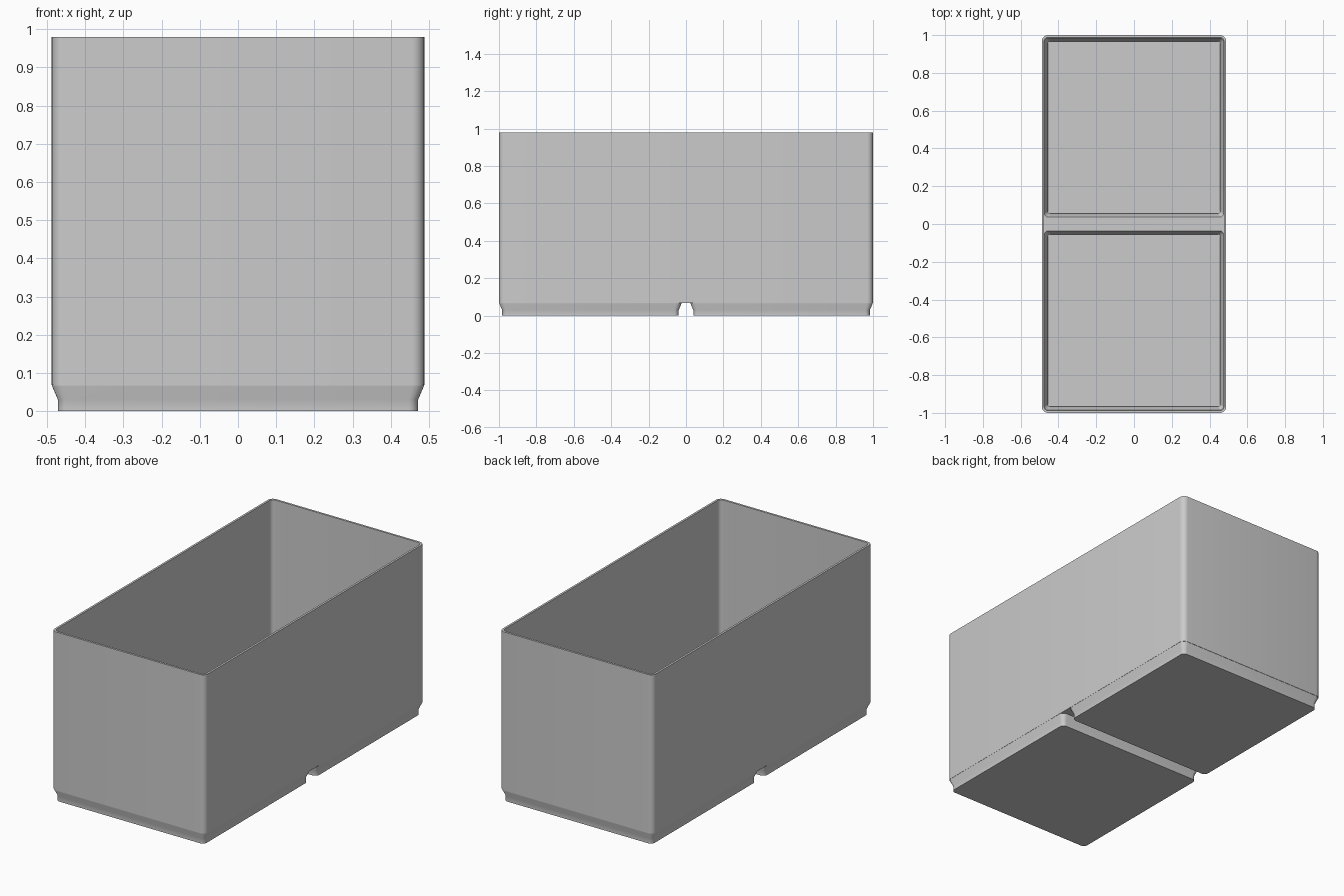
import bpy, bmesh
from math import cos, sin, pi

cube = bpy.data.objects.get("Cube")
if cube:
    bpy.data.objects.remove(cube, do_unlink=True)

grey = bpy.data.materials.new("plain grey")
grey.use_nodes = True
GREY = (0.6, 0.6, 0.6, 1)
grey.diffuse_color = GREY
grey.node_tree.nodes["Principled BSDF"].inputs["Base Color"].default_value = GREY


def rounded_loft(name, cy, rings, steps=6):
    """Closed solid through rounded rectangles: (z, half x, half y, corner radius)."""
    bm = bmesh.new()
    loops = []
    for z, hx, hy, r in rings:
        loop = []
        for k, (sx, sy) in enumerate([(1, 1), (-1, 1), (-1, -1), (1, -1)]):
            for i in range(steps + 1):
                a = (k + i / steps) * pi / 2
                loop.append(bm.verts.new((sx * (hx - r) + r * cos(a),
                                          cy + sy * (hy - r) + r * sin(a), z)))
        loops.append(loop)
    for low, high in zip(loops, loops[1:]):
        for i in range(len(low)):
            j = (i + 1) % len(low)
            bm.faces.new((low[i], low[j], high[j], high[i]))
    bm.faces.new(loops[0][::-1])
    bm.faces.new(loops[-1])
    mesh = bpy.data.meshes.new(name)
    bm.to_mesh(mesh)
    bm.free()
    mesh.materials.append(grey)
    ob = bpy.data.objects.new(name, mesh)
    bpy.context.collection.objects.link(ob)
    return ob


def combine(target, tool, operation):
    """Apply a boolean and remove the tool."""
    mod = target.modifiers.new(operation, "BOOLEAN")
    mod.operation, mod.object, mod.solver = operation, tool, "EXACT"
    bpy.context.view_layer.objects.active = target
    bpy.ops.object.modifier_apply(modifier=mod.name)
    bpy.data.objects.remove(tool, do_unlink=True)


# Outer box
box = rounded_loft("open_box", 0, [(0.068, 0.488, 1.0, 0.032), (0.98, 0.488, 1.0, 0.032)])

# Two stepped feet with a flared top
for cy in (-0.511, 0.511):
    foot = rounded_loft("foot", cy, [
        (0, 0.472, 0.472, 0.025), (0.03, 0.472, 0.472, 0.025),
        (0.065, 0.487, 0.487, 0.032), (0.074, 0.487, 0.487, 0.032)])
    combine(box, foot, "UNION")

# Main cavity
cavity = rounded_loft("cavity", 0, [(0.08, 0.476, 0.988, 0.022), (1.1, 0.476, 0.988, 0.022)])
combine(box, cavity, "DIFFERENCE")

# Floor pockets inside the feet, leaving a ridge between them
for cy in (-0.511, 0.511):
    pocket = rounded_loft("pocket", cy, [
        (0.015, 0.456, 0.456, 0.014), (0.045, 0.456, 0.456, 0.014),
        (0.08, 0.475, 0.475, 0.022), (0.1, 0.475, 0.475, 0.022)])
    combine(box, pocket, "DIFFERENCE")

bpy.ops.object.select_all(action="DESELECT")
box.select_set(True)
bpy.context.view_layer.objects.active = box
bpy.ops.object.shade_smooth_by_angle(angle=pi / 6)
